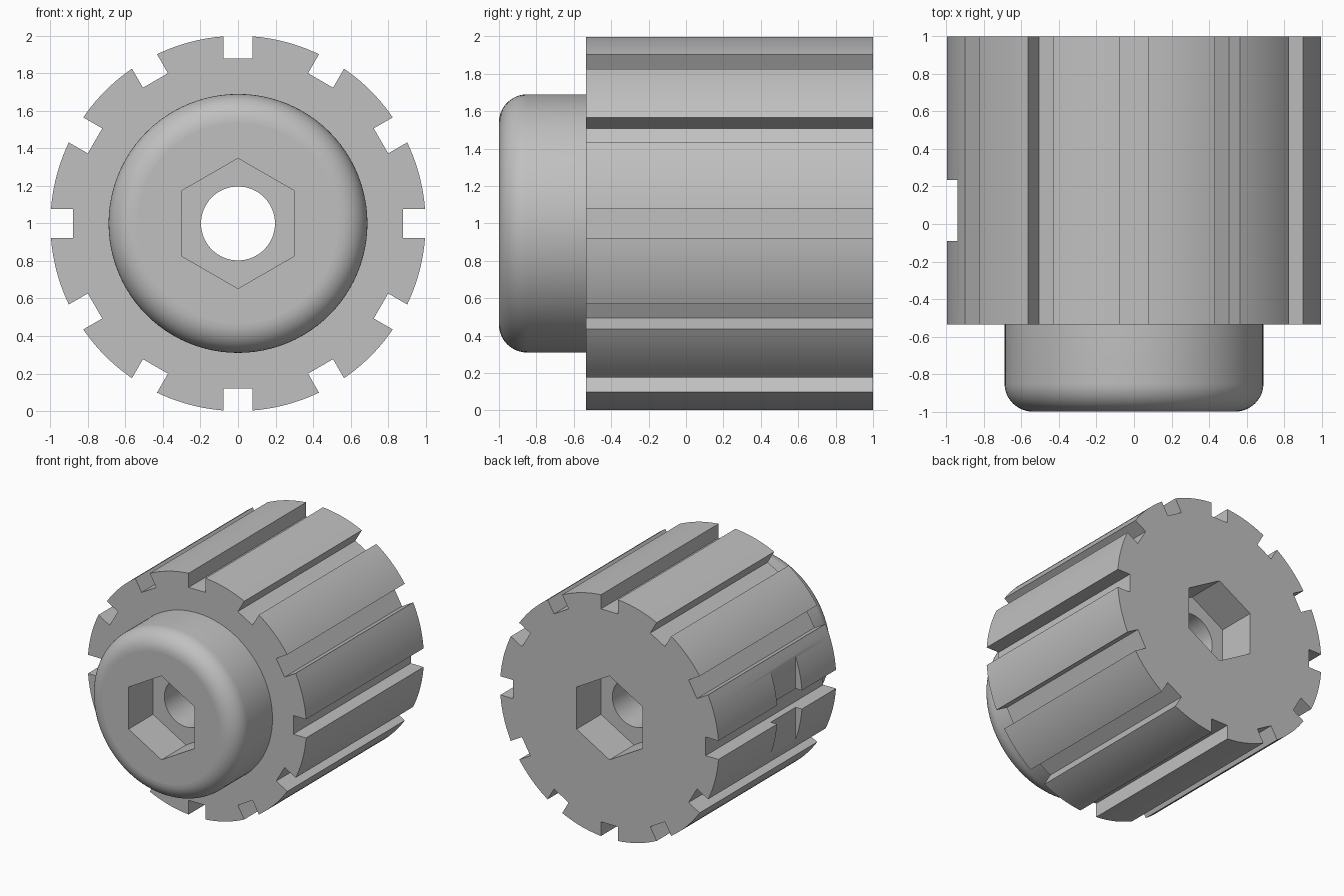
import bpy, bmesh, math
from mathutils import Matrix, Vector

if "Cube" in bpy.data.objects:
    bpy.data.objects.remove(bpy.data.objects["Cube"])

CZ = 1.0                      # height of the horizontal axis
Y_FRONT, Y_STEP, Y_BACK = -1.0, -0.535, 1.0

grey = bpy.data.materials.new("plain_grey")
grey.diffuse_color = (0.53, 0.53, 0.53, 1)
grey.use_nodes = True
grey.node_tree.nodes["Principled BSDF"].inputs["Base Color"].default_value = grey.diffuse_color


def to_object(name, bm):
    bmesh.ops.recalc_face_normals(bm, faces=bm.faces)
    mesh = bpy.data.meshes.new(name)
    bm.to_mesh(mesh)
    bm.free()
    mesh.materials.append(grey)
    obj = bpy.data.objects.new(name, mesh)
    bpy.context.collection.objects.link(obj)
    return obj


def stack(name, rings):
    """Skin matching (x, z) rings placed along y; each ring is (y, points)."""
    bm = bmesh.new()
    loops = [[bm.verts.new((x, y, CZ + z)) for x, z in pts] for y, pts in rings]
    n = len(loops[0])
    for a, b in zip(loops, loops[1:]):
        for i in range(n):
            j = (i + 1) % n
            bm.faces.new((a[i], a[j], b[j], b[i]))
    bm.faces.new(loops[0])
    bm.faces.new(loops[-1])
    return to_object(name, bm)


def ring(r, n, start=0.0):
    return [(r * math.cos(start + math.tau * i / n),
             r * math.sin(start + math.tau * i / n)) for i in range(n)]


def combine(obj, other, operation):
    mod = obj.modifiers.new(operation, 'BOOLEAN')
    mod.object, mod.operation, mod.solver = other, operation, 'EXACT'
    bpy.context.view_layer.objects.active = obj
    bpy.ops.object.modifier_apply(modifier=mod.name)
    bpy.data.objects.remove(other, do_unlink=True)


# Slotted drum: twelve arcs separated by square slots
SLOTS, HALF_W, FLOOR, STEPS = 12, 0.077, 0.88, 10
edge = math.asin(HALF_W)
outline = []
for k in range(SLOTS):
    a = math.tau * k / SLOTS
    c, s = math.cos(a), math.sin(a)
    for side in (-HALF_W, HALF_W):
        outline.append((FLOOR * c - side * s, FLOOR * s + side * c))
    for i in range(STEPS + 1):
        t = a + edge + (math.tau / SLOTS - 2 * edge) * i / STEPS
        outline.append((math.cos(t), math.sin(t)))
drum = stack("slotted_drum", [(Y_STEP, outline), (Y_BACK, outline)])

# Front boss with a rounded rim
R, FIL, N = 0.69, 0.15, 96
rings = []
for i in range(13):
    t = math.pi / 2 * i / 12
    rings.append((Y_FRONT + FIL * (1 - math.sin(t)),
                  ring(R - FIL + FIL * math.cos(math.pi / 2 - (math.pi / 2 - t)), N)))
rings.reverse()
rings.append((Y_STEP + 0.2, ring(R, N)))
combine(drum, stack("front_boss", rings), 'UNION')

# Through bore
bore = ring(0.197, 64)
combine(drum, stack("bore_cutter", [(-1.2, bore), (1.2, bore)]), 'DIFFERENCE')

# Hexagonal pockets at both ends
hexagon = ring(0.347, 6, math.pi / 2)
for y0, y1 in ((Y_FRONT - 0.2, Y_FRONT + 0.32), (Y_BACK - 0.32, Y_BACK + 0.2)):
    combine(drum, stack("hex_cutter", [(y0, hexagon), (y1, hexagon)]), 'DIFFERENCE')

# Flat notch on the left side
rect = [(-1.2, -0.6), (-0.94, -0.6), (-0.94, 0.6), (-1.2, 0.6)]
combine(drum, stack("notch_cutter", [(-0.09, rect), (0.235, rect)]), 'DIFFERENCE')

# Smooth round surfaces, flat end faces
bpy.ops.object.select_all(action='DESELECT')
drum.select_set(True)
bpy.context.view_layer.objects.active = drum
bpy.ops.object.shade_smooth_by_angle(angle=math.radians(25))
for p in drum.data.polygons:
    if abs(p.normal.y) > 0.9999:
        p.use_smooth = False
